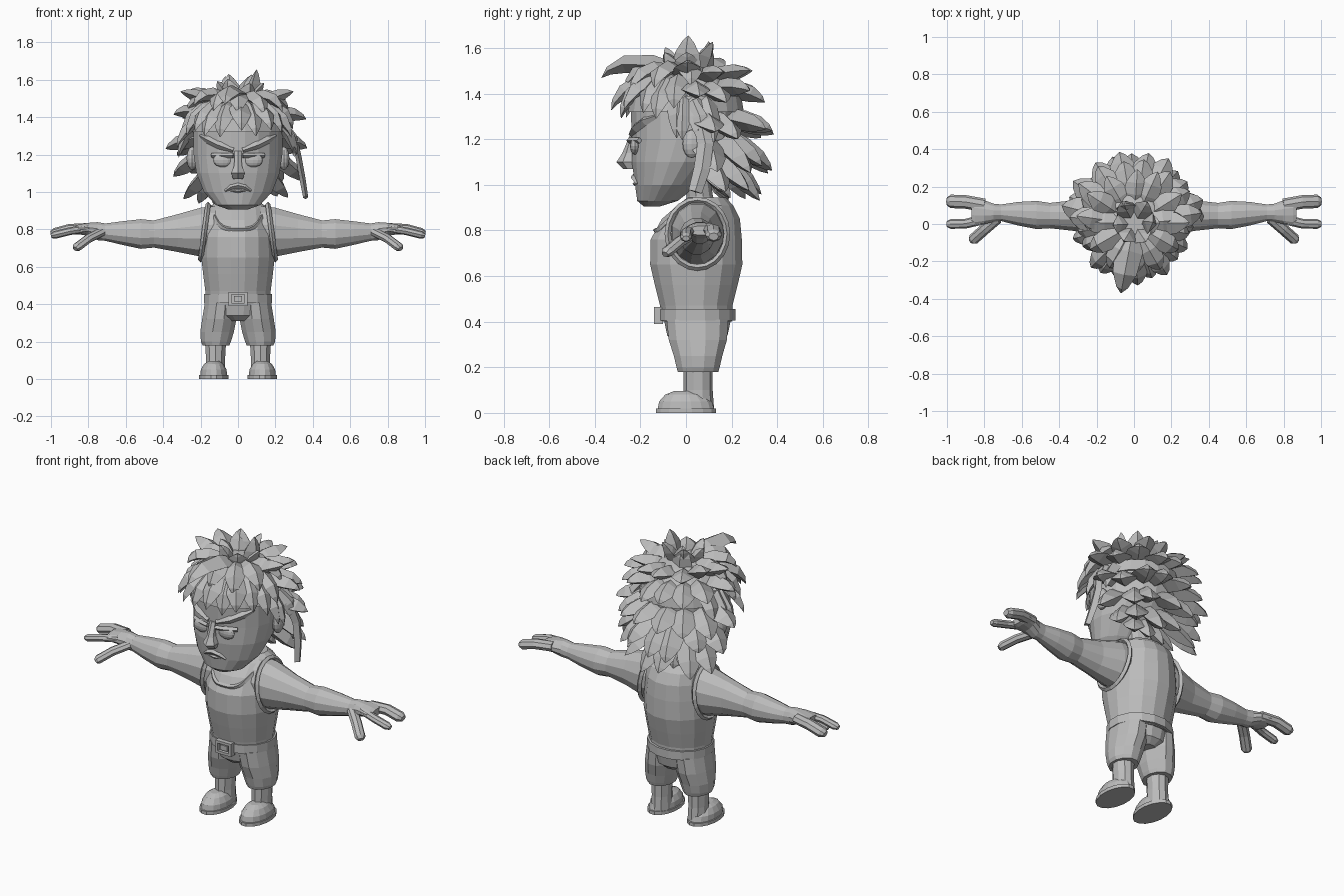
import bpy, bmesh, math, random
from mathutils import Vector
from mathutils.bvhtree import BVHTree

random.seed(4)
cube = bpy.data.objects.get("Cube")
if cube:
    bpy.data.objects.remove(cube)

grey = bpy.data.materials.new("plain grey")
grey.use_nodes = True
colour = (0.5, 0.5, 0.5, 1)
grey.diffuse_color = colour
grey.node_tree.nodes["Principled BSDF"].inputs["Base Color"].default_value = colour


def finish(name, bm, mirror=False):
    """Turn a bmesh into a flat-shaded object, optionally mirrored across x."""
    bmesh.ops.recalc_face_normals(bm, faces=bm.faces)
    mesh = bpy.data.meshes.new(name)
    bm.to_mesh(mesh)
    mesh.materials.append(grey)
    obj = bpy.data.objects.new(name, mesh)
    bpy.context.scene.collection.objects.link(obj)
    if mirror:
        obj.modifiers.new("Mirror", "MIRROR").use_clip = False
    tree = BVHTree.FromBMesh(bm)
    bm.free()
    return tree


def skin(bm, rings, closed=False):
    """Bridge rings of points with quads and cap the ends."""
    rows = [[bm.verts.new(p) for p in ring] for ring in rings]
    pairs = list(zip(rows, rows[1:]))
    if closed:
        pairs.append((rows[-1], rows[0]))
    for a, b in pairs:
        for i in range(len(a)):
            j = (i + 1) % len(a)
            bm.faces.new((a[i], a[j], b[j], b[i]))
    if not closed:
        bm.faces.new(rows[0])
        bm.faces.new(rows[-1])


def loft(name, sections, n=16, axis="z", mirror=False):
    """Elliptical sections: centre x, y, z and two radii."""
    bm = bmesh.new()
    rings = []
    for x, y, z, a, b in sections:
        ring = []
        for i in range(n):
            t = math.tau * (i + 0.5) / n
            c, s = a * math.cos(t), b * math.sin(t)
            ring.append((x + c, y + s, z) if axis == "z" else (x, y + c, z + s))
        rings.append(ring)
    skin(bm, rings)
    return finish(name, bm, mirror)


def sweep(bm, path, widths, out, flat=0.6, n=4, closed=False):
    """Sweep a flattened polygon along a path; out points away from the body."""
    path = [Vector(p) for p in path]
    rings = []
    for i, p in enumerate(path):
        if closed:
            tangent = path[(i + 1) % len(path)] - path[i - 1]
        else:
            tangent = path[min(i + 1, len(path) - 1)] - path[max(i - 1, 0)]
        side = tangent.cross(Vector(out)).normalized()
        up = side.cross(tangent).normalized()
        w = widths[i] if isinstance(widths, (list, tuple)) else widths
        rings.append([p + side * w * math.cos(math.tau * k / n)
                      + up * w * flat * math.sin(math.tau * k / n) for k in range(n)])
    skin(bm, rings, closed)


def strip(name, path, widths, out, flat=0.6, n=6, mirror=False, closed=False):
    bm = bmesh.new()
    sweep(bm, path, widths, out, flat, n, closed)
    finish(name, bm, mirror)


def ball(name, centre, size, mirror=True):
    bm = bmesh.new()
    bmesh.ops.create_uvsphere(bm, u_segments=12, v_segments=8, radius=1)
    bmesh.ops.scale(bm, vec=size, verts=bm.verts)
    bmesh.ops.translate(bm, vec=centre, verts=bm.verts)
    finish(name, bm, mirror)


def box(bm, centre, size):
    made = bmesh.ops.create_cube(bm, size=1)["verts"]
    bmesh.ops.scale(bm, vec=size, verts=made)
    bmesh.ops.translate(bm, vec=centre, verts=made)


def on(tree, x, z):
    """Point on the front of a surface."""
    hit = tree.ray_cast(Vector((x, -2, z)), Vector((0, 1, 0)))[0]
    return hit if hit else Vector((x, 0, z))


# Torso, neck and head
torso = loft("vest_torso", [(0, .05, .40, .175, .155), (0, .045, .47, .178, .162),
    (0, .045, .56, .19, .185), (0, .045, .65, .2, .206), (0, .045, .76, .195, .204),
    (0, .065, .85, .18, .175), (0, .085, .91, .17, .125), (0, .09, .945, .12, .085)])
loft("neck", [(0, .07, .88, .1, .08), (0, .06, .95, .075, .06), (0, .04, 1.1, .075, .06)], 12)
head = loft("head", [(0, -.15, .905, .05, .035), (0, -.125, .93, .12, .09),
    (0, -.085, 1, .185, .14), (0, -.04, 1.1, .225, .2), (0, -.005, 1.2, .24, .235),
    (0, 0, 1.32, .24, .245), (0, 0, 1.42, .21, .22), (0, 0, 1.5, .14, .15),
    (0, 0, 1.53, .05, .05)], 20)

# Vest edging
neckline = []
for i in range(15):
    t = i / 7 - 1
    neckline.append(on(torso, .145 * t, .8 + .12 * t ** 4))
strip("neckline_edge", neckline, .012, (0, -1, .3), 1, 4)
hole = []
for i in range(20):
    t = math.tau * i / 20
    hole.append((.18 - .02 * math.sin(t), .05 + .13 * math.cos(t), .785 + .148 * math.sin(t)))
strip("armhole_edges", hole, .014, (1, 0, 0), 1, 4, True, True)

# Arms and hands
loft("arms", [(.12, .05, .79, .12, .14), (.2, .05, .785, .115, .135),
    (.32, .045, .78, .085, .105), (.45, .045, .775, .07, .075), (.52, .048, .775, .078, .082),
    (.62, .055, .78, .065, .065), (.71, .06, .785, .046, .048), (.75, .06, .79, .05, .05),
    (.8, .063, .8, .066, .036), (.85, .066, .8, .08, .028), (.87, .066, .8, .06, .02)],
    12, "x", True)
for name, path, w in (
        ("outer_fingers", [(.8, .1, .805), (.9, .118, .8), (.98, .121, .778), (1, .121, .773)], .036),
        ("inner_fingers", [(.8, .025, .805), (.9, .002, .79), (.98, 0, .77), (1, 0, .765)], .026),
        ("thumbs", [(.73, .03, .785), (.8, -.03, .75), (.86, -.083, .705), (.87, -.092, .695)], .03)):
    strip(name, path, [w, w, w, w * .6], (0, 0, 1), .8, 8, True)

# Shorts, belt and buckle
loft("shorts_seat", [(0, .05, .31, .07, .1), (0, .05, .34, .15, .135), (0, .05, .42, .178, .152)])
loft("shorts_legs", [(.09, .05, .41, .09, .14), (.1, .052, .32, .095, .132),
    (.112, .053, .25, .093, .11), (.118, .053, .2, .083, .098), (.118, .053, .18, .074, .092)],
    12, mirror=True)
loft("belt", [(0, .05, .405, .186, .17), (0, .05, .455, .186, .17)])
bm = bmesh.new()
for s in (-1, 1):
    box(bm, (.043 * s, -.12, .428), (.016, .04, .075))
    box(bm, (0, -.12, .428 + .03 * s), (.1, .04, .015))
box(bm, (0, -.115, .428), (.045, .04, .03))
finish("buckle", bm)

# Lower legs and shoes
loft("lower_legs", [(.12, .053, .02, .056, .07), (.12, .053, .1, .053, .064),
                    (.12, .053, .21, .06, .064)], 10, mirror=True)
loft("soles", [(.13, 0, 0, .08, .135), (.13, 0, .02, .08, .135)], 16, mirror=True)
loft("shoes", [(.13, 0, .015, .074, .127), (.13, -.002, .05, .07, .118),
               (.13, -.005, .08, .053, .088), (.13, -.005, .095, .03, .05)], 16, mirror=True)

# Face
ball("eyes", on(head, .08, 1.17), (.053, .022, .038))
strip("eyelids", [on(head, x, 1.195) + Vector((0, -.012, 0)) for x in (.025, .08, .14)],
      .013, (0, -1, 0), 1, 4, True)
strip("eyebrows", [on(head, x, z) for x, z in ((.025, 1.222), (.1, 1.25), (.16, 1.28), (.2, 1.3))],
      [.014, .022, .022, .01], (.3, -1, 0), 1, 4, True)
loft("nose", [(0, -.232, 1.22, .02, .014), (0, -.245, 1.14, .024, .034),
              (0, -.25, 1.1, .043, .055), (0, -.24, 1.07, .03, .035)], 6)
strip("mouth", [on(head, .07 * t, 1.035 - .03 * t * t) for t in (-1, -.5, 0, .5, 1)],
      [.006, .014, .016, .014, .006], (0, -1, 0), .9, 4)
strip("lower_lip", [on(head, .04 * t, 1.005) for t in (-1, 0, 1)], [.003, .01, .003], (0, -1, 0), 1, 4)
ball("ears", (.245, .025, 1.18), (.03, .04, .062))

# Headband with a hanging ribbon
loft("headband", [(0, 0, 1.32, .25, .257), (0, 0, 1.39, .235, .245)], 20)
strip("ribbon", [(.25, .03, 1.37), (.3, .06, 1.3), (.325, .085, 1.18), (.345, .07, 1.07),
                 (.362, .04, .97)], [.02, .032, .036, .036, .03], (1, 0, 0), .45, 4)

# Hair: curved four-sided spikes in rows around the skull
hair = bmesh.new()


def spike(root, tip, width, lift):
    root, tip = Vector(root), Vector(tip)
    out = (root + tip) / 2 - Vector((0, 0, 1.25))
    mid = (root + tip) / 2 + out.normalized() * lift
    path = [root * (1 - t) ** 2 + mid * 2 * t * (1 - t) + tip * t * t for t in (0, .3, .6, .85, 1)]
    sweep(hair, path, [width * k for k in (.8, 1, .85, .42, .02)], out)


def row(count, start, end, root_r, root_z, tip_r, tip_z, width, lift):
    for i in range(count):
        a = math.radians(start + (end - start) * i / (count - 1) + random.uniform(-4, 4))
        r = tip_r + random.uniform(-.02, .02)
        z = tip_z + random.uniform(-.03, .03)
        c, s = math.cos(a), math.sin(a)
        spike((root_r * c, root_r * s, root_z), (r * c, r * s, z), width, lift)


row(11, -170, -10, .1, 1.47, .315, 1.31, .062, .09)     # fringe
row(7, -185, 5, .07, 1.5, .27, 1.44, .06, .1)           # upper fringe
row(4, -12, 22, .15, 1.42, .31, 1.21, .05, .07)         # left temple
row(4, 158, 192, .15, 1.42, .32, 1.21, .05, .07)        # right temple
row(6, 0, 300, .04, 1.47, .12, 1.61, .06, .02)          # crown
row(7, 5, 175, .1, 1.46, .31, 1.52, .065, .03)          # upper back
row(8, 10, 170, .15, 1.42, .35, 1.39, .068, .05)        # over the band
row(8, 18, 162, .17, 1.3, .38, 1.22, .075, .05)         # back
row(7, 25, 155, .17, 1.22, .36, 1.08, .075, .05)        # lower back
row(6, 30, 150, .14, 1.14, .33, .96, .07, .04)          # nape
row(4, 55, 125, .09, 1.1, .2, .95, .06, .03)            # under the nape
spike((0, 0, 1.48), (-.07, -.37, 1.47), .075, .15)      # long forelock
spike((.07, 0, 1.45), (.1, .01, 1.655), .065, .01)      # tallest tuft
spike((-.03, .08, 1.45), (-.05, .1, 1.63), .06, .01)
finish("hair", hair)
